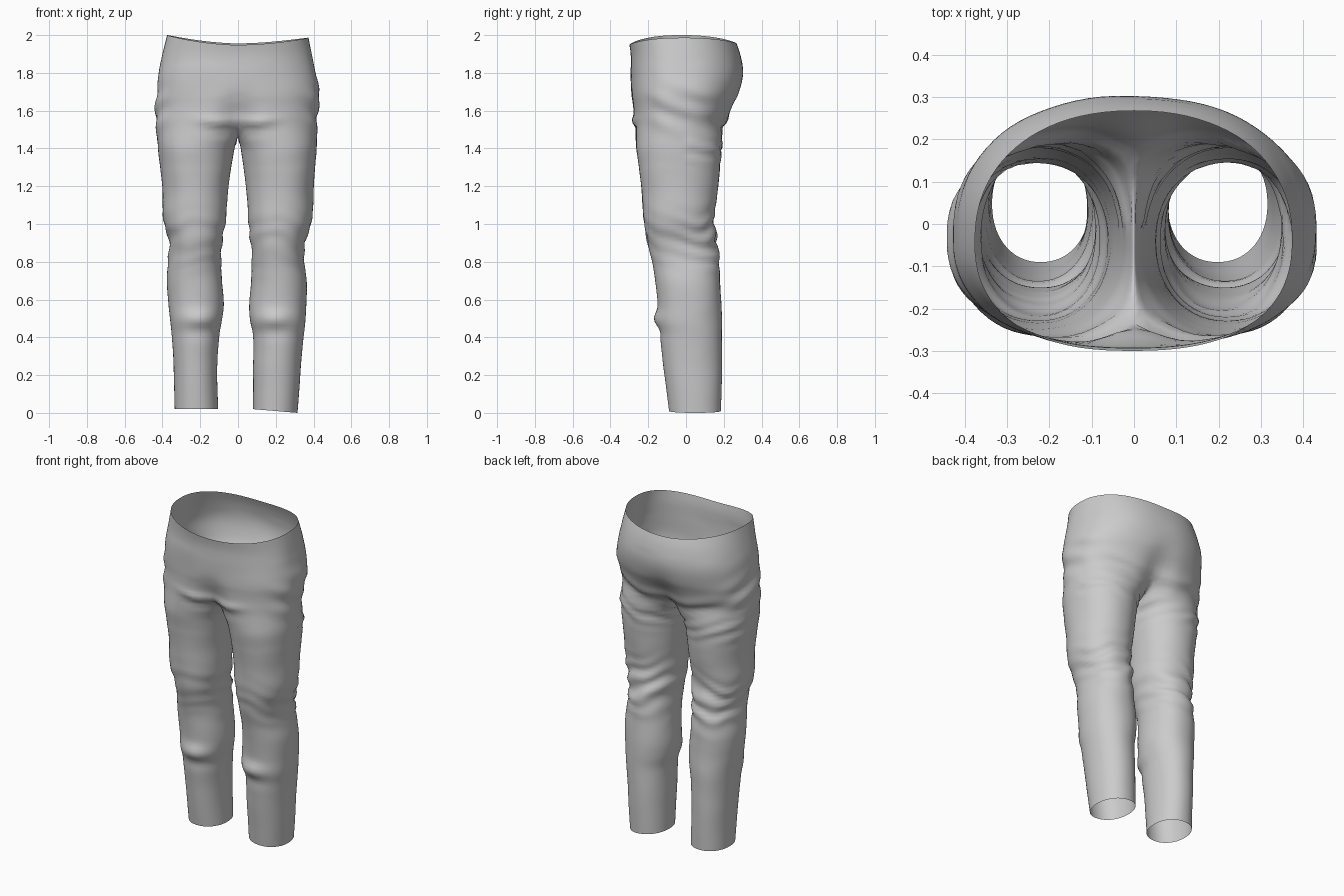
import bpy, bmesh, math
from mathutils import Vector, noise

cube = bpy.data.objects.get("Cube")
if cube:
    bpy.data.objects.remove(cube, do_unlink=True)

# Leg stations: z, left outer x, left inner x, right outer x, right inner x, front y, back y
LEG = [
    (0.0, .315, .08, .335, .105, -.09, .185),
    (.2, .33, .08, .34, .11, -.115, .19),
    (.4, .345, .08, .35, .1, -.14, .19),
    (.48, .355, .065, .36, .085, -.155, .19),
    (.56, .362, .06, .37, .075, -.15, .187),
    (.7, .365, .07, .375, .085, -.163, .18),
    (.8, .352, .075, .37, .09, -.18, .175),
    (.9, .355, .065, .365, .085, -.205, .163),
    (1.02, .39, .055, .395, .065, -.225, .15),
    (1.2, .4, .04, .4, .05, -.237, .17),
    (1.4, .418, .015, .425, .02, -.265, .19),
]
# Hip stations: z, left outer x, right outer x, front y, back y
HIP = [
    (1.4, .418, .425, -.265, .19),
    (1.52, .42, .437, -.29, .215),
    (1.6, .425, .438, -.287, .245),
    (1.7, .432, .43, -.292, .285),
    (1.8, .41, .42, -.294, .303),
    (1.9, .39, .4, -.293, .287),
    (2.0, .37, .375, -.308, .25),
]
OUT, INN = 44, 16          # segments on the outer and inner arcs of a leg
SPREAD = math.radians(135)


def sample(table, z):
    """Smooth interpolation between stations."""
    z = min(max(z, table[0][0]), table[-1][0])
    i = 0
    while i < len(table) - 2 and z > table[i + 1][0]:
        i += 1
    a, b = table[i], table[i + 1]
    p, q = table[max(i - 1, 0)], table[min(i + 2, len(table) - 1)]
    h = b[0] - a[0]
    t = (z - a[0]) / h
    vals = []
    for k in range(1, len(a)):
        m0 = (b[k] - p[k]) / (b[0] - p[0]) * h
        m1 = (q[k] - a[k]) / (q[0] - a[0]) * h
        vals.append((2*t**3 - 3*t*t + 1) * a[k] + (t**3 - 2*t*t + t) * m0
                    + (3*t*t - 2*t**3) * b[k] + (t**3 - t*t) * m1)
    return vals


def power(v, p):
    return math.copysign(abs(v) ** (2 / p), v)


def bell(d, width):
    return math.exp(-(d / width) ** 2)


def leg_ring(left, f):
    z = 1.4 * f
    lo, li, ro, ri, front, back = sample(LEG, z)
    o, i = (lo, li) if left else (ro, ri)
    cx, rx = (o + i) / 2, (o - i) / 2
    cy, ry = (front + back) / 2, (back - front) / 2
    angles = [-SPREAD + 2 * SPREAD * k / OUT for k in range(OUT + 1)]
    angles += [SPREAD + (2 * math.pi - 2 * SPREAD) * k / INN for k in range(1, INN)]
    ring = []
    for a in angles:
        x = cx + rx * power(math.cos(a), 2.15)
        hem = .02 - (.085 * (x - .08) if left else 0)
        ring.append(Vector((x, cy + ry * power(math.sin(a), 2.15), z + hem * (1 - f))))
    return ring


def hip_arc(left, f):
    """Open half section from centre front round the side to centre back."""
    arc = []
    for k in range(OUT + 1):
        a = -math.pi / 2 + math.pi * k / OUT
        c, s = max(math.cos(a), 0), math.sin(a)
        if k in (0, OUT):
            c = 0
        low = 1.55 - .04 * c
        high = 1.948 + .004 * (s + 1) + (.034 if left else .048) * c ** 1.5
        z = low + (high - low) * f
        lo, ro, front, back = sample(HIP, z)
        x = (lo if left else ro) * power(c, 2.3)
        cy = -.04
        y = cy + (power(s, 2.3) * (back - cy if s > 0 else cy - front))
        # hollow between the thighs fading upward
        y *= 1 - .2 * bell(x, .07) * bell(z - 1.55, .1)
        arc.append(Vector((x, y, z)))
    return arc


def crotch_ring(left):
    """Lowest hip arc closed by the seam running between the legs."""
    arc = hip_arc(left, 0)
    a, b = arc[-1], arc[0]
    seam = []
    for k in range(1, INN):
        u = k / INN
        p = a.lerp(b, u)
        p.z -= .085 * (1 - (2 * u - 1) ** 4)
        seam.append(p)
    return arc + seam


def add_half(bm, left):
    n_leg, n_blend, n_hip = 70, 5, 26
    rings = [leg_ring(left, k / n_leg) for k in range(n_leg + 1)]
    top, crotch = rings[-1], crotch_ring(left)
    for k in range(1, n_blend + 1):
        rings.append([p.lerp(q, k / n_blend) for p, q in zip(top, crotch)])
    arcs = [hip_arc(left, k / n_hip) for k in range(1, n_hip + 1)]
    side = 1 if left else -1
    rows = [[bm.verts.new((side * p.x, p.y, p.z)) for p in r] for r in rings + arcs]
    for lower, upper in zip(rows, rows[1:]):
        closed = len(upper) > OUT + 1
        n = len(upper) if closed else OUT
        for k in range(n):
            j = (k + 1) % len(lower)
            quad = (lower[k], lower[j], upper[j], upper[k])
            bm.faces.new(quad if left else quad[::-1])


def wrinkle(p):
    """Height of the cloth folds at a point."""
    x, y, z = abs(p.x), p.y, p.z
    rough = noise.noise(p * 6)
    back = min(max(.5 + y * 3, .25), 1)
    d = .004 * rough * min(z * 2, 1) * (.4 if z > 1.85 else 1)
    # bunched cloth behind and beside the knees
    d += .010 * back * bell(z - .92, .13) * math.sin(62 * z + 16 * x + 14 * y + 4 * rough)
    # fold below the kneecap
    if y < 0:
        d += .016 * bell(z - .5, .04) * bell(x - .2, .07)
        d -= .008 * bell(z - .43, .04) * bell(x - .2, .1)
        # creases spreading from the crotch
        line = z - 1.54 - .12 * max(x - .1, 0)
        d += .012 * bell(line, .022) * bell(x - .1, .1)
        d -= .010 * bell(line + .045, .025) * bell(x - .1, .1)
    else:
        # crease under the seat
        line = z - 1.50 - .25 * max(x - .15, 0)
        d -= .012 * bell(line, .025) * bell(x - .17, .17)
        d += .008 * bell(line - .05, .03) * bell(x - .17, .17)
        d += .006 * bell(z - 1.4, .07) * math.sin(80 * z - 30 * x + 4 * rough)
    # side folds at the hips
    d += .007 * bell(z - 1.6, .12) * bell(x - .43, .06) * math.sin(48 * z + 20 * y)
    return d


bm = bmesh.new()
add_half(bm, True)
add_half(bm, False)
bmesh.ops.remove_doubles(bm, verts=bm.verts[:], dist=.0004)
# soften the join of legs and hips
join = [v for v in bm.verts if 1.3 < v.co.z < 1.66 and not v.is_boundary]
for _ in range(4):
    bmesh.ops.smooth_vert(bm, verts=join, factor=.5,
                          use_axis_x=True, use_axis_y=True, use_axis_z=True)
bmesh.ops.recalc_face_normals(bm, faces=bm.faces[:])
if sum(f.normal.y * f.calc_center_median().y * f.calc_area() for f in bm.faces) < 0:
    bmesh.ops.reverse_faces(bm, faces=bm.faces[:])
bm.normal_update()
moves = [(v, v.normal * wrinkle(v.co)) for v in bm.verts]
for v, move in moves:
    v.co += move

mesh = bpy.data.meshes.new("trousers")
bm.to_mesh(mesh)
bm.free()
for face in mesh.polygons:
    face.use_smooth = True

grey = bpy.data.materials.new("grey cloth")
grey.use_nodes = True
colour = (.6, .6, .6, 1)
grey.diffuse_color = colour
grey.node_tree.nodes["Principled BSDF"].inputs["Base Color"].default_value = colour
mesh.materials.append(grey)
trousers = bpy.data.objects.new("trousers", mesh)
bpy.context.collection.objects.link(trousers)
